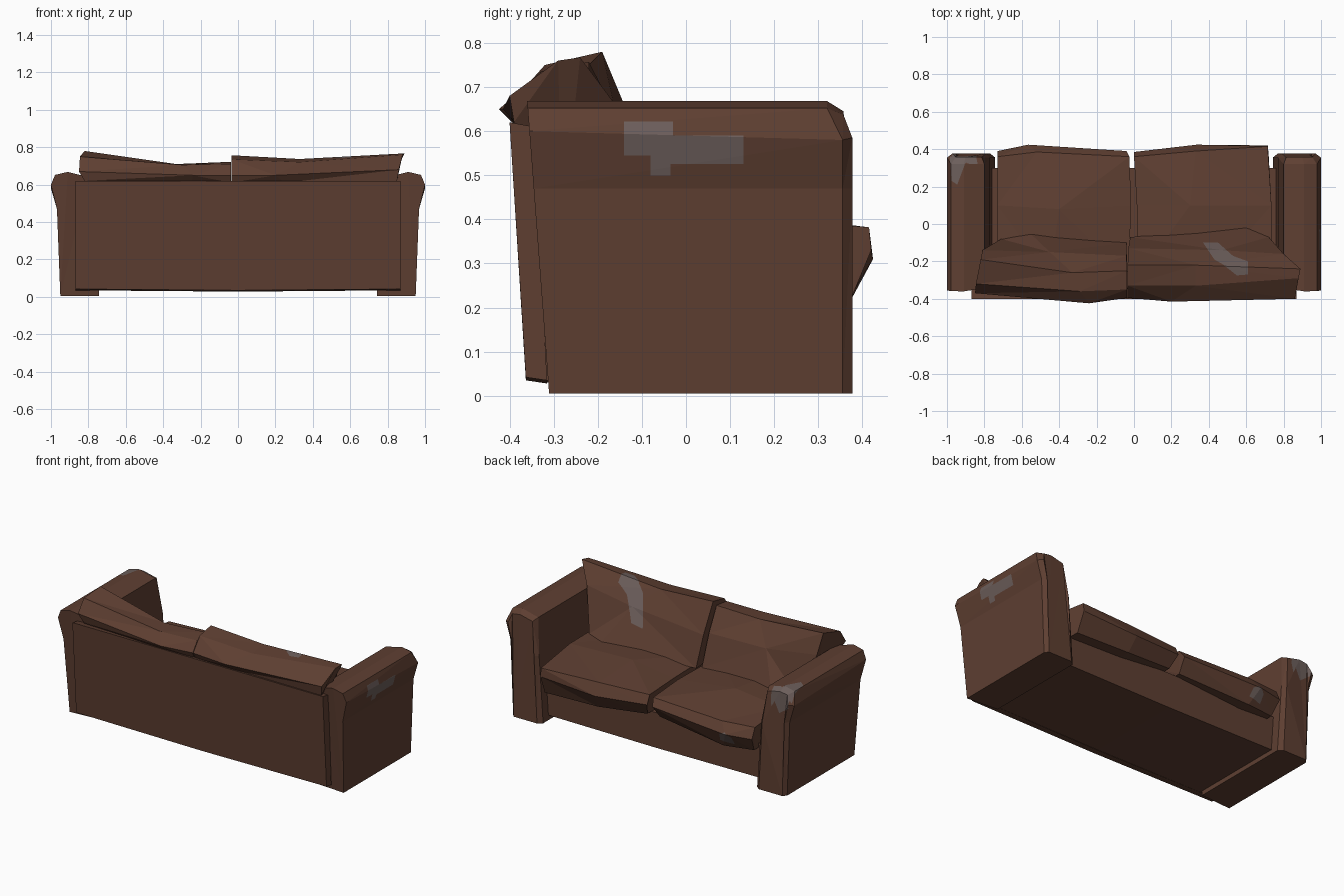
import bpy, bmesh
from mathutils import Vector


def material(name, color):
    m = bpy.data.materials.new(name)
    m.diffuse_color = (*color, 1)
    return m


LEATHER = material("brown_leather", (0.112, 0.049, 0.031))
WORN = material("worn_grey", (0.150, 0.112, 0.104))


def loft(name, rings):
    """Join equal-length rings of points into a capped, flat-shaded solid."""
    bm = bmesh.new()
    loops = [[bm.verts.new(p) for p in ring] for ring in rings]
    n = len(loops[0])
    for a, b in zip(loops, loops[1:]):
        for i in range(n):
            j = (i + 1) % n
            bm.faces.new((a[i], a[j], b[j], b[i]))
    bm.faces.new(loops[0])
    bm.faces.new(loops[-1][::-1])
    bmesh.ops.triangulate(bm, faces=bm.faces[:])
    bmesh.ops.recalc_face_normals(bm, faces=bm.faces[:])
    mesh = bpy.data.meshes.new(name)
    bm.to_mesh(mesh)
    bm.free()
    obj = bpy.data.objects.new(name, mesh)
    bpy.context.collection.objects.link(obj)
    mesh.materials.append(LEATHER)
    mesh.materials.append(WORN)
    return obj


def worn_patch(obj, direction, points):
    """Cut a convex outline, seen along direction, into the facing faces."""
    d = Vector(direction)
    bm = bmesh.new()
    bm.from_mesh(obj.data)
    bm.normal_update()
    pts = [Vector(p) for p in points]
    center = sum(pts, Vector()) / len(pts)
    planes = []
    for a, b in zip(pts, pts[1:] + pts[:1]):
        nrm = (b - a).cross(d).normalized()
        if (center - a).dot(nrm) > 0:
            nrm = -nrm
        planes.append((a, nrm))
        geom = [f for f in bm.faces if f.normal.dot(d) > 0.05]
        edges = list({e for f in geom for e in f.edges})
        verts = list({v for f in geom for v in f.verts})
        bmesh.ops.bisect_plane(bm, geom=verts + edges + geom, plane_co=a, plane_no=nrm)
        bm.normal_update()
    for f in bm.faces:
        c = f.calc_center_median()
        if f.normal.dot(d) > 0.05 and all((c - a).dot(nv) < 0 for a, nv in planes):
            f.material_index = 1
    bm.to_mesh(obj.data)
    bm.free()


# Arms: outward-leaning profile with a rounded front
ARM = [(0.95, 0.005), (0.968, 0.47), (1.0, 0.60), (0.978, 0.652),
       (0.91, 0.668), (0.80, 0.64), (0.77, 0.42), (0.742, 0.005)]


def arm(name, side):
    back = [(side * x, (-0.31 if x > 0.85 else -0.295) - 0.075 * z, z) for x, z in ARM]
    front = [(side * x, 0.355 - (0.035 if z > 0.62 else 0), z - 0.02 * (0.55 < z < 0.62))
             for x, z in ARM]
    cap = [(side * (0.865 + (x - 0.865) * 0.78), 0.377 - 0.02 * (z > 0.62),
            min(z, 0.66) - (0.015 if z > 0.55 else 0)) for x, z in ARM]
    return loft(name, [back, front, cap])


right_arm = arm("right_arm", 1)
left_arm = arm("left_arm", -1)

# Seat base with the inner backrest
BASE = [(-0.33, 0.035), (0.30, 0.035), (0.30, 0.25), (-0.25, 0.25), (-0.25, 0.58), (-0.36, 0.58)]
loft("seat_base", [[(x, y, z - (0.005 if x == 0 and z < 0.1 else 0)) for y, z in BASE]
                   for x in (-0.79, 0, 0.79)])

# Leaning outer back panel
PANEL = [(-0.363, 0.042), (-0.40, 0.62), (-0.345, 0.61), (-0.315, 0.035)]
loft("back_panel", [[(x, y, z - (0.007 if x == 0 and z < 0.1 else 0)) for y, z in PANEL]
                    for x in (-0.868, 0, 0.868)])

# Seat cushions: rings across x
left_seat = loft("left_seat_cushion", [
    [(-0.73, -0.28, 0.23), (-0.73, -0.28, 0.41), (-0.73, 0.10, 0.40),
     (-0.73, 0.36, 0.375), (-0.73, 0.39, 0.31), (-0.71, 0.34, 0.22)],
    [(-0.45, -0.28, 0.23), (-0.45, -0.28, 0.41), (-0.40, 0.08, 0.425),
     (-0.52, 0.385, 0.37), (-0.565, 0.424, 0.31), (-0.52, 0.37, 0.21)],
    [(-0.03, -0.28, 0.23), (-0.03, -0.28, 0.39), (-0.015, 0.10, 0.385),
     (-0.025, 0.36, 0.375), (-0.04, 0.39, 0.33), (-0.05, 0.33, 0.25)]])
loft("right_seat_cushion", [
    [(0.02, -0.28, 0.23), (0.02, -0.28, 0.39), (0.015, 0.10, 0.385),
     (0.0, 0.36, 0.385), (0.0, 0.385, 0.33), (0.03, 0.34, 0.25)],
    [(0.40, -0.28, 0.23), (0.40, -0.28, 0.41), (0.30, 0.10, 0.425),
     (0.33, 0.39, 0.385), (0.335, 0.424, 0.31), (0.35, 0.37, 0.22)],
    [(0.74, -0.28, 0.23), (0.74, -0.28, 0.41), (0.735, 0.10, 0.41),
     (0.715, 0.415, 0.382), (0.715, 0.42, 0.33), (0.72, 0.37, 0.21)]])

# Back cushions: slumped over the back panel, flaring above the arms
loft("left_back_cushion", [
    [(-0.71, -0.08, 0.40), (-0.81, -0.14, 0.66), (-0.82, -0.19, 0.78), (-0.845, -0.32, 0.75),
     (-0.85, -0.37, 0.67), (-0.82, -0.36, 0.62), (-0.72, -0.28, 0.40)],
    [(-0.55, -0.055, 0.41), (-0.45, -0.15, 0.60), (-0.33, -0.26, 0.71), (-0.29, -0.36, 0.705),
     (-0.24, -0.424, 0.65), (-0.25, -0.385, 0.61), (-0.40, -0.28, 0.40)],
    [(-0.04, -0.10, 0.39), (-0.04, -0.17, 0.58), (-0.037, -0.25, 0.722), (-0.037, -0.35, 0.71),
     (-0.037, -0.395, 0.65), (-0.037, -0.375, 0.61), (-0.04, -0.28, 0.40)]])
right_back = loft("right_back_cushion", [
    [(-0.02, -0.07, 0.39), (-0.03, -0.13, 0.58), (-0.034, -0.22, 0.757), (-0.034, -0.33, 0.735),
     (-0.034, -0.395, 0.65), (-0.034, -0.375, 0.61), (-0.02, -0.28, 0.40)],
    [(0.60, -0.02, 0.41), (0.47, -0.14, 0.62), (0.33, -0.22, 0.737), (0.33, -0.33, 0.72),
     (0.20, -0.415, 0.65), (0.25, -0.38, 0.61), (0.40, -0.28, 0.40)],
    [(0.72, -0.07, 0.41), (0.80, -0.16, 0.66), (0.89, -0.24, 0.767), (0.88, -0.29, 0.76),
     (0.86, -0.40, 0.68), (0.85, -0.39, 0.62), (0.72, -0.28, 0.40)]])


def outline(axis, value, pairs):
    """Place 2D pairs on the plane where the given axis has a fixed value."""
    return [(*p[:axis], value, *p[axis:]) for p in pairs]


# Worn patches on the right arm's outer side
for y0, y1, z0, z1 in [(-0.14, -0.03, 0.545, 0.622), (-0.08, -0.035, 0.50, 0.56),
                       (-0.06, 0.13, 0.525, 0.59)]:
    worn_patch(right_arm, (1, 0, 0),
               outline(0, 1, [(y0, z0), (y1, z0), (y1, z1), (y0, z1)]))
# Worn patches on the left arm's top and front
worn_patch(left_arm, (0, 0, 1), outline(2, 0.6, [
    (-0.985, 0.36), (-0.975, 0.23), (-0.945, 0.21), (-0.90, 0.33), (-0.90, 0.37)]))
worn_patch(left_arm, (0, 0, 1), outline(2, 0.6, [
    (-0.93, 0.31), (-0.84, 0.36), (-0.86, 0.375), (-0.93, 0.375)]))
worn_patch(left_arm, (0, 1, 0), outline(1, 0.37, [
    (-0.83, 0.66), (-0.975, 0.66), (-0.97, 0.56), (-0.90, 0.51)]))
# Worn patches on the right back cushion and the left seat cushion
worn_patch(right_back, (0, 0, 1), outline(2, 0.7, [
    (0.37, -0.10), (0.45, -0.10), (0.54, -0.18), (0.50, -0.23), (0.43, -0.19)]))
worn_patch(right_back, (0, 0, 1), outline(2, 0.7, [
    (0.50, -0.16), (0.61, -0.20), (0.61, -0.27), (0.55, -0.275), (0.48, -0.22)]))
worn_patch(left_seat, (0, 1, 0), outline(1, 0.42, [
    (-0.51, 0.25), (-0.60, 0.24), (-0.60, 0.29), (-0.56, 0.32), (-0.52, 0.30)]))
